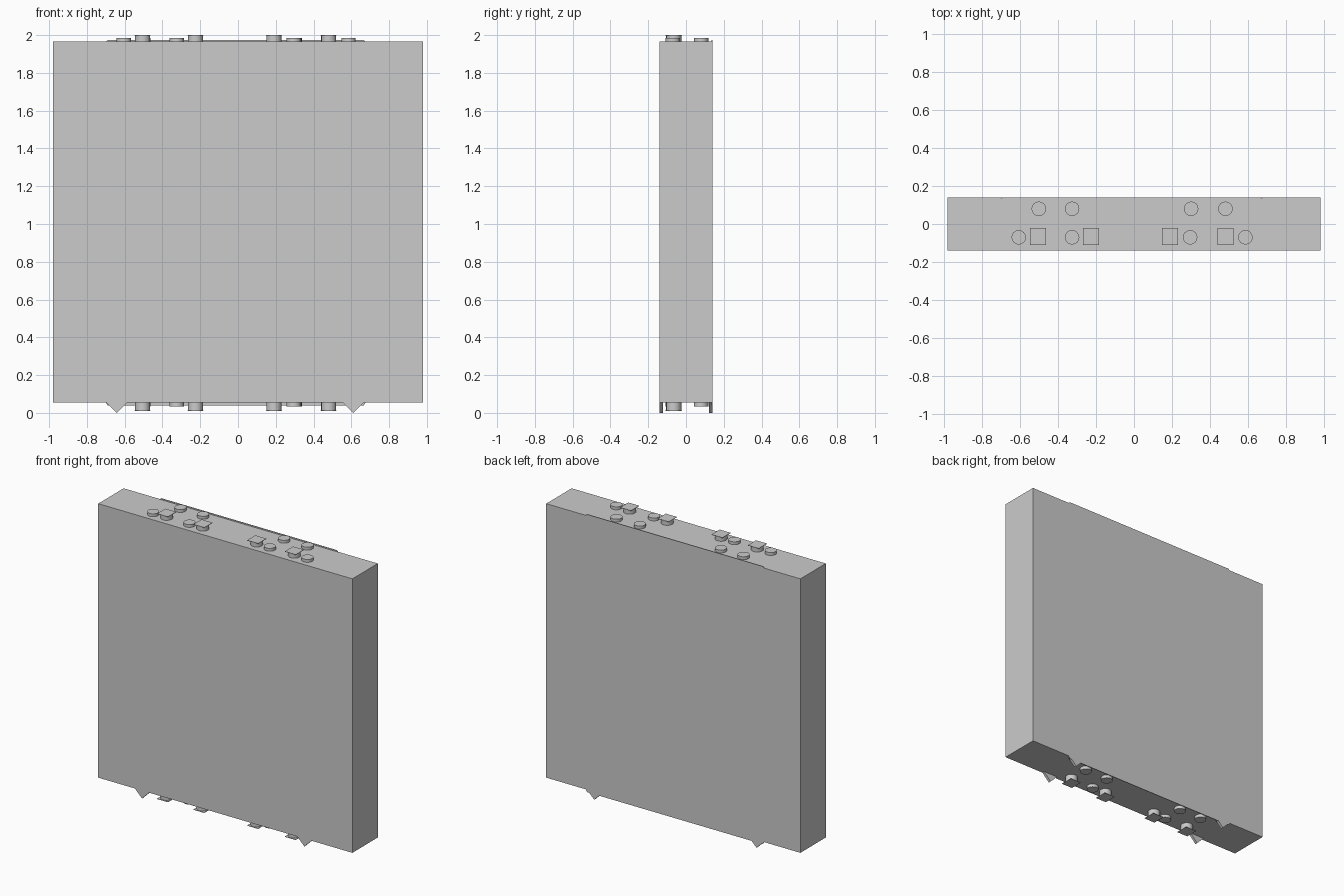
import bpy, bmesh
from mathutils import Matrix

if "Cube" in bpy.data.objects:
    bpy.data.objects.remove(bpy.data.objects["Cube"])

Z0, Z1 = 0.055, 1.965   # bottom and top of the slab


def finish(name, bm):
    bmesh.ops.recalc_face_normals(bm, faces=bm.faces[:])
    me = bpy.data.meshes.new(name)
    bm.to_mesh(me)
    bm.free()
    ob = bpy.data.objects.new(name, me)
    bpy.context.collection.objects.link(ob)
    return ob


def box(name, x0, x1, y0, y1, z0, z1):
    bm = bmesh.new()
    bmesh.ops.create_cube(bm, size=1, matrix=Matrix.Translation(
        ((x0 + x1) / 2, (y0 + y1) / 2, (z0 + z1) / 2))
        @ Matrix.Diagonal((x1 - x0, y1 - y0, z1 - z0, 1)))
    return finish(name, bm)


def stud(name, x, y, z0, z1, r=0.038):
    bm = bmesh.new()
    bmesh.ops.create_cone(bm, cap_ends=True, segments=16, radius1=r, radius2=r,
                          depth=z1 - z0, matrix=Matrix.Translation((x, y, (z0 + z1) / 2)))
    ob = finish(name, bm)
    for p in ob.data.polygons:
        p.use_smooth = len(p.vertices) == 4
    for e in ob.data.edges:
        a, b = (ob.data.vertices[i].co.z for i in e.vertices)
        e.use_edge_sharp = abs(a - b) < 1e-5


def prism(name, pts, y0, y1):
    bm = bmesh.new()
    f = bm.faces.new([bm.verts.new((x, y0, z)) for x, z in pts])
    r = bmesh.ops.extrude_face_region(bm, geom=[f])
    for v in r["geom"]:
        if isinstance(v, bmesh.types.BMVert):
            v.co.y = y1
    return finish(name, bm)


# main slab
box("slab", -0.98, 0.98, -0.14, 0.14, Z0, Z1)

# tall pegs with thin square caps, top and bottom
for x in (-0.505, -0.225, 0.19, 0.48):
    y = -0.065
    stud("top_peg", x, y, Z1, 1.997, 0.04)
    box("top_peg_cap", x - 0.042, x + 0.042, y - 0.045, y + 0.045, 1.997, 2.0)
    stud("bottom_peg", x, y, 0.013, Z0, 0.04)
    box("bottom_peg_cap", x - 0.042, x + 0.042, y - 0.045, y + 0.045, 0.01, 0.013)

# short round studs
shared = [(-0.5, 0.08), (-0.325, 0.08), (0.3, 0.08), (0.48, 0.08),
          (-0.325, -0.07), (0.295, -0.07)]
for x, y in shared:
    stud("bottom_stud", x, y, 0.033, Z0)
for x, y in shared + [(-0.605, -0.07), (0.585, -0.07)]:
    stud("top_stud", x, y, Z1, 1.985)

# thin rear lips
prism("top_lip", [(-0.70, Z1), (0.675, Z1), (0.665, 1.974), (-0.69, 1.974)], 0.136, 0.14)
prism("bottom_lip", [(-0.70, Z0), (0.675, Z0), (0.665, 0.038), (-0.69, 0.038)], 0.136, 0.14)

# pointed feet at front and rear
for y0, y1 in ((-0.14, -0.122), (0.122, 0.14)):
    for x, s in ((-0.642, 1), (0.61, -1)):
        prism("pointed_foot", [(x - 0.055 * s, Z0), (x, 0.0), (x + 0.055 * s, Z0)], y0, y1)
